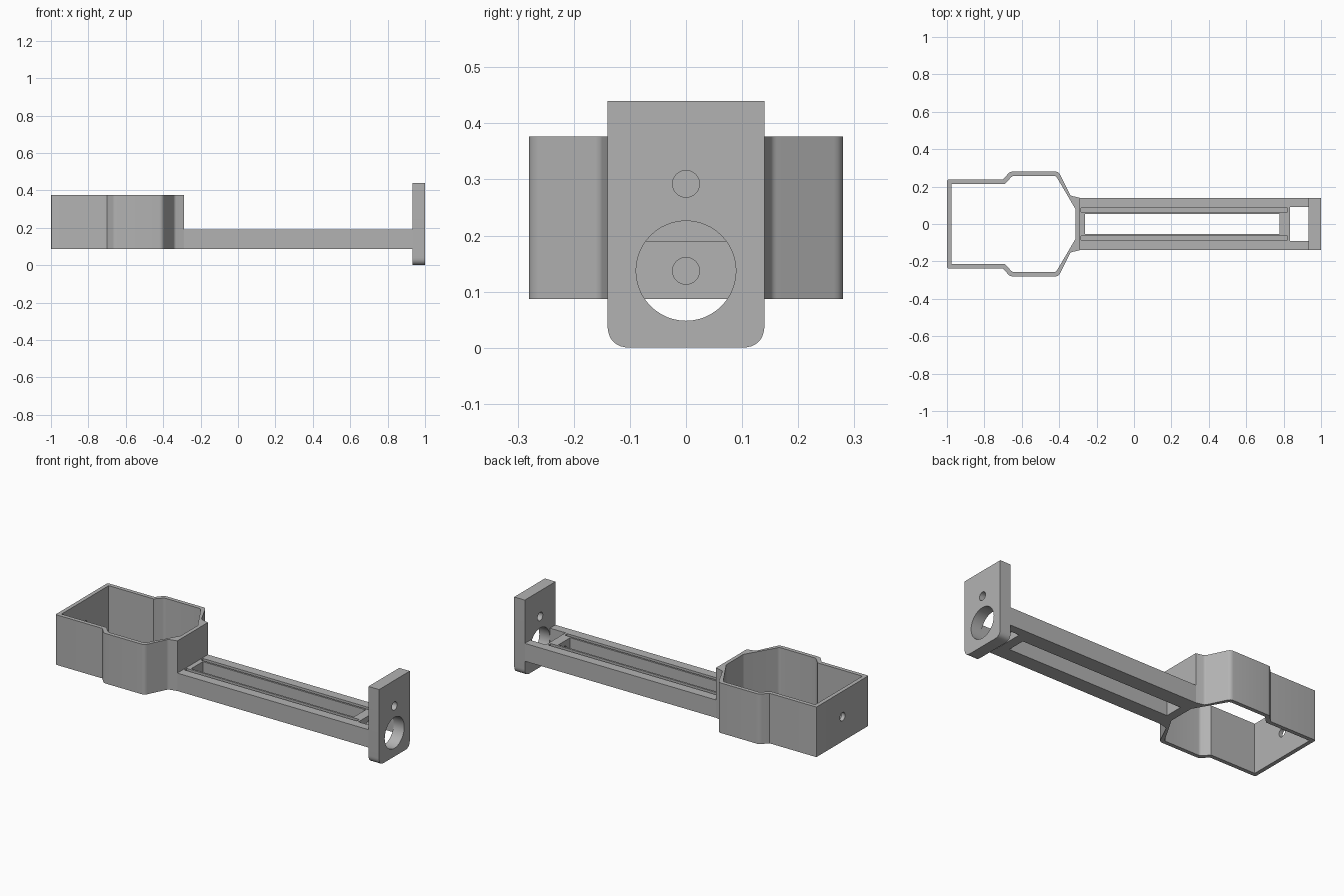
import bpy, bmesh, math
from mathutils import Vector

if "Cube" in bpy.data.objects:
    bpy.data.objects.remove(bpy.data.objects["Cube"], do_unlink=True)

grey = bpy.data.materials.new("plain grey")
grey.use_nodes = True
grey.diffuse_color = (0.45, 0.45, 0.45, 1)
grey.node_tree.nodes["Principled BSDF"].inputs["Base Color"].default_value = grey.diffuse_color


def prism(name, outline, offset):
    """Extrude a closed outline of 3D points along an offset."""
    bm = bmesh.new()
    face = bm.faces.new([bm.verts.new(p) for p in outline])
    out = bmesh.ops.extrude_face_region(bm, geom=[face])
    tops = [v for v in out["geom"] if isinstance(v, bmesh.types.BMVert)]
    bmesh.ops.translate(bm, verts=tops, vec=offset)
    bmesh.ops.recalc_face_normals(bm, faces=bm.faces[:])
    mesh = bpy.data.meshes.new(name)
    bm.to_mesh(mesh)
    bm.free()
    mesh.materials.append(grey)
    ob = bpy.data.objects.new(name, mesh)
    bpy.context.collection.objects.link(ob)
    return ob


def box(name, x0, x1, y0, y1, z0, z1):
    corners = [(x0, y0, z0), (x1, y0, z0), (x1, y1, z0), (x0, y1, z0)]
    return prism(name, corners, (0, 0, z1 - z0))


def rod_x(name, x0, x1, z, radius, sides=32):
    angles = [2 * math.pi * i / sides for i in range(sides)]
    ring = [(x0, radius * math.cos(a), z + radius * math.sin(a)) for a in angles]
    return prism(name, ring, (x1 - x0, 0, 0))


def cut(ob, cutter):
    mod = ob.modifiers.new("cut", "BOOLEAN")
    mod.operation, mod.solver, mod.object = "DIFFERENCE", "EXACT", cutter
    bpy.context.view_layer.objects.active = ob
    bpy.ops.object.modifier_apply(modifier=mod.name)
    bpy.data.objects.remove(cutter, do_unlink=True)


def rounded(points, radii, steps=4):
    """Round each corner of a 2D outline with a short curve."""
    out = []
    for i, p in enumerate(points):
        p, r = Vector(p), radii[i]
        if r == 0:
            out.append(p)
            continue
        a = p + (Vector(points[i - 1]) - p).normalized() * r
        b = p + (Vector(points[(i + 1) % len(points)]) - p).normalized() * r
        for k in range(steps + 1):
            t = k / steps
            out.append(a * (1 - t) ** 2 + p * 2 * t * (1 - t) + b * t * t)
    return out


def cup_outline(half, radii, z):
    """Mirror half of the cup profile across the long axis."""
    full = half + [(x, -y) for x, y in reversed(half)]
    return [(p.x, p.y, z) for p in rounded(full, radii + radii[::-1])]


BOTTOM, ARM_TOP, CUP_TOP = 0.087, 0.19, 0.376

# Holder cup: stepped outline with a hollow middle, open above and below
outer = [(-1, 0.238), (-0.70, 0.238), (-0.663, 0.28), (-0.403, 0.28),
         (-0.34, 0.152), (-0.29, 0.14)]
inner = [(-0.977, 0.215), (-0.69, 0.215), (-0.65, 0.257), (-0.417, 0.257),
         (-0.312, 0.078)]
cup = prism("holder_cup", cup_outline(outer, [0.01, 0, 0.015, 0.018, 0.01, 0], BOTTOM),
            (0, 0, CUP_TOP - BOTTOM))
cut(cup, prism("cup_hollow", cup_outline(inner, [0, 0, 0.01, 0.012, 0], 0), (0, 0, 0.6)))
cut(cup, rod_x("cup_screw_hole", -1.1, -0.9, 0.23, 0.024))

# Arm with a long through slot, two shallow grooves and an opening at the end
arm = box("arm", -0.29, 0.932, -0.14, 0.14, BOTTOM, ARM_TOP)
cut(arm, box("long_slot", -0.262, 0.778, -0.053, 0.053, 0, 0.4))
cut(arm, box("end_opening", 0.833, 0.99, -0.09, 0.09, 0, 0.4))
for side in (-1, 1):
    y0, y1 = sorted((side * 0.064, side * 0.086))
    cut(arm, box("groove", -0.283, 0.82, y0, y1, 0.14, 0.4))
cut(arm, rod_x("arm_screw_hole", 0.7, 0.9, 0.137, 0.024))

# Upright end plate with rounded lower corners and two holes
profile = rounded([(-0.14, 0.002), (0.14, 0.002), (0.14, 0.442), (-0.14, 0.442)],
                  [0.042, 0.042, 0, 0], 8)
plate = prism("end_plate", [(0.932, p.x, p.y - 0.002) for p in profile], (0.068, 0, 0))
cut(plate, rod_x("large_hole", 0.8, 1.1, 0.137, 0.089, 48))
cut(plate, rod_x("small_hole", 0.8, 1.1, 0.292, 0.024))

# Smooth the curved corners and holes, keep the other edges sharp
bpy.ops.object.select_all(action="DESELECT")
for ob in (cup, arm, plate):
    ob.select_set(True)
bpy.context.view_layer.objects.active = cup
bpy.ops.object.shade_smooth_by_angle(angle=math.radians(25))
